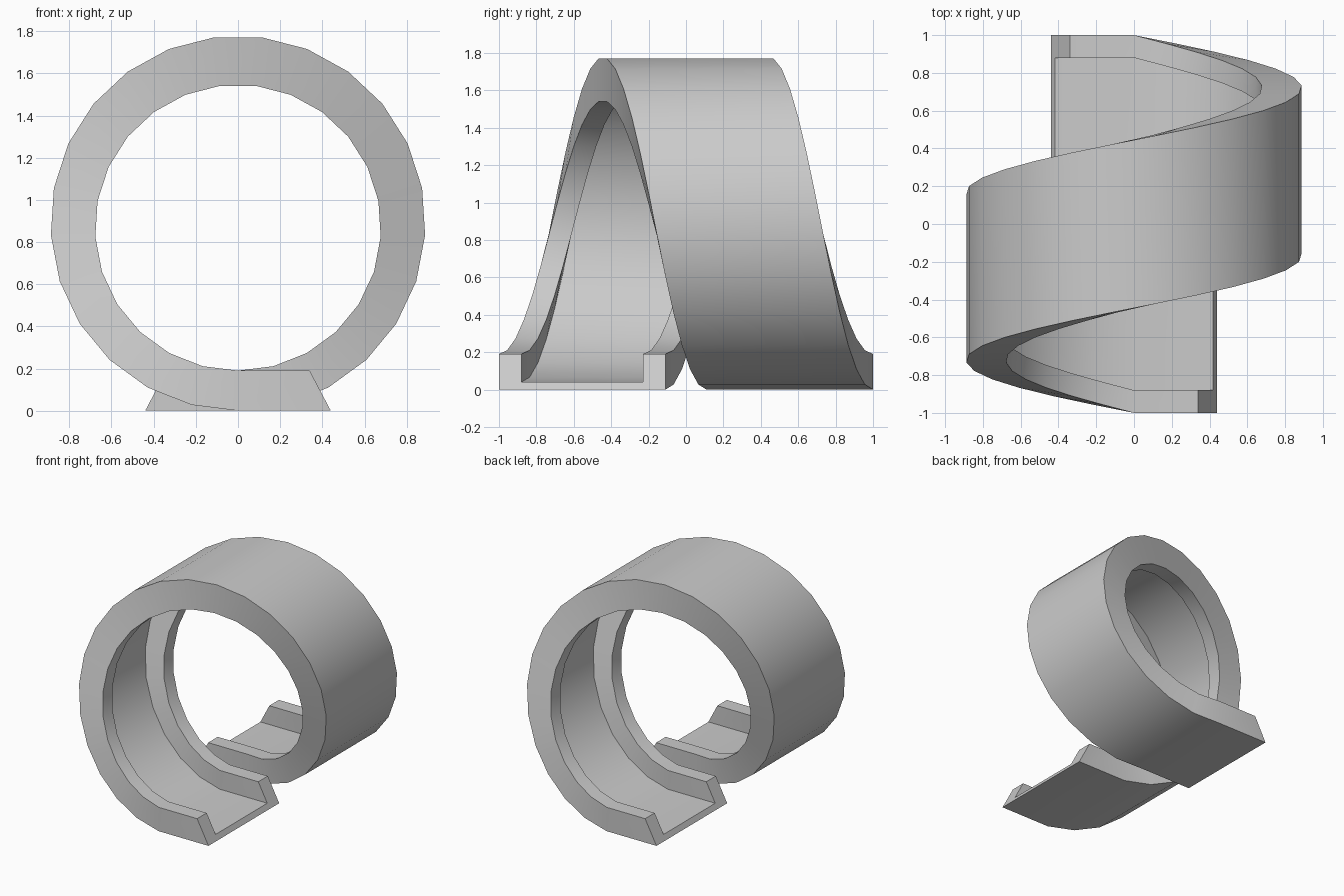
import bpy, bmesh, math

if "Cube" in bpy.data.objects:
    bpy.data.objects.remove(bpy.data.objects["Cube"])

SEGMENTS = 25            # facets in the full turn
HALF_WIDTH = 0.445       # half width of the track
SHIFT = 1.11             # sideways travel over the turn
WALL = 0.12              # side wall width
RIM, FLOOR = 0.19, 0.04  # heights above the track underside

# U-shaped cross-section: (sideways offset, height)
h, w = HALF_WIDTH, HALF_WIDTH - WALL
PROFILE = [(-h, 0), (h, 0), (h, RIM), (w, RIM), (w, FLOOR),
           (-w, FLOOR), (-w, RIM), (-h, RIM)]


def loop_point(angle, side, height):
    t = height / RIM
    radius = 0.889 - 0.211 * t
    centre = 0.889 - 0.021 * t
    y = -SHIFT / 2 + SHIFT * angle / math.tau + side
    return (-radius * math.sin(angle), y, centre - radius * math.cos(angle))


def end_point(sign, side, height):
    # slanted end of a straight run, sign +1 front / -1 back
    return (sign * (0.44 - 0.10 * height / RIM), -sign * SHIFT / 2 + side, height)


# Sections: entry end, the helical turn, exit end
sections = [[end_point(1, s, z) for s, z in PROFILE]]
for i in range(SEGMENTS + 1):
    a = math.tau * i / SEGMENTS
    sections.append([loop_point(a, s, z) for s, z in PROFILE])
sections.append([end_point(-1, s, z) for s, z in PROFILE])

# Skin the sections and cap both ends
bm = bmesh.new()
rings = [[bm.verts.new(p) for p in sec] for sec in sections]
n = len(PROFILE)
for r0, r1 in zip(rings, rings[1:]):
    for k in range(n):
        m = (k + 1) % n
        bm.faces.new((r0[k], r0[m], r1[m], r1[k]))
bm.faces.new(rings[0])
bm.faces.new(rings[-1][::-1])
bmesh.ops.recalc_face_normals(bm, faces=bm.faces)

mesh = bpy.data.meshes.new("loop_track")
bm.to_mesh(mesh)
bm.free()
track = bpy.data.objects.new("loop_track", mesh)
bpy.context.collection.objects.link(track)
bpy.context.view_layer.objects.active = track
track.select_set(True)
bpy.ops.object.shade_smooth_by_angle(angle=math.radians(30))
